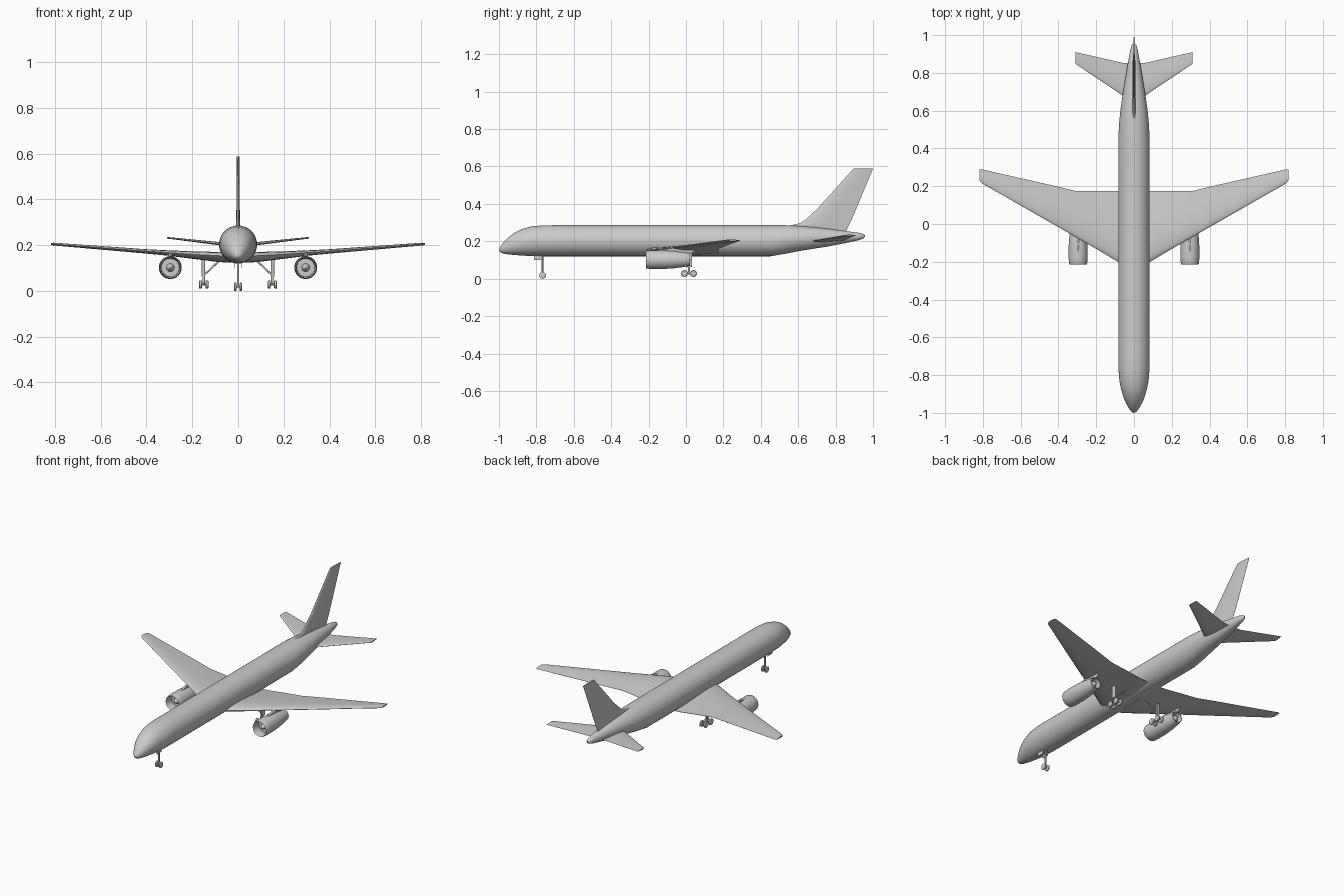
import bpy, bmesh, math
from mathutils import Vector

if "Cube" in bpy.data.objects:
    bpy.data.objects.remove(bpy.data.objects["Cube"])


def finish(name, rings, mirror=False, angle=35):
    """Skin a list of equal-length closed rings, cap both ends, smooth."""
    bm = bmesh.new()
    vr = [[bm.verts.new(p) for p in r] for r in rings]
    n = len(rings[0])
    for a, b in zip(vr, vr[1:]):
        for i in range(n):
            j = (i + 1) % n
            bm.faces.new((a[i], a[j], b[j], b[i]))
    bm.faces.new(vr[0])
    bm.faces.new(vr[-1])
    bmesh.ops.remove_doubles(bm, verts=bm.verts, dist=1e-5)
    bmesh.ops.recalc_face_normals(bm, faces=bm.faces)
    me = bpy.data.meshes.new(name)
    bm.to_mesh(me)
    bm.free()
    ob = bpy.data.objects.new(name, me)
    bpy.context.collection.objects.link(ob)
    bpy.ops.object.select_all(action='DESELECT')
    ob.select_set(True)
    bpy.context.view_layer.objects.active = ob
    bpy.ops.object.shade_smooth_by_angle(angle=math.radians(angle))
    if mirror:
        ob.modifiers.new("Mirror", 'MIRROR')
    return ob


def ring(c, u, v, n):
    """Ellipse around c spanned by the half-axis vectors u and v."""
    c, u, v = Vector(c), Vector(u), Vector(v)
    return [c + u * math.cos(2 * math.pi * i / n) + v * math.sin(2 * math.pi * i / n) for i in range(n)]


def rod(name, a, b, r, mirror=False, n=12):
    a, b = Vector(a), Vector(b)
    d = (b - a).normalized()
    u = d.orthogonal().normalized()
    v = d.cross(u)
    return finish(name, [ring(p, u * r, v * r, n) for p in (a, b)], mirror)


def lathe(name, x, z, profile, mirror=False, n=32):
    """Turn (y, radius) points about an axis parallel to y."""
    return finish(name, [ring((x, y, z), (r, 0, 0), (0, 0, r), n) for y, r in profile], mirror)


def wheel(name, x, y, z, r, w, mirror=False):
    prof = [(-w, r * .5), (-w, r * .8), (-w * .6, r), (w * .6, r), (w, r * .8), (w, r * .5)]
    return finish(name, [ring((x + dx, y, z), (0, q, 0), (0, 0, q), 20) for dx, q in prof], mirror)


def plate(name, c, s, mirror=False):
    x, y, z = c
    a, b, h = (k / 2 for k in s)
    rings = [[(x - a, y - b, q), (x + a, y - b, q), (x + a, y + b, q), (x - a, y + b, q)] for q in (z - h, z + h)]
    return finish(name, rings, mirror)


# Airfoil loop: chord fraction, half-thickness fraction
FOIL = [(0, 0), (.02, .35), (.08, .68), (.2, .95), (.35, 1), (.55, .8), (.8, .38), (1, .04),
        (1, -.04), (.8, -.38), (.55, -.8), (.35, -1), (.2, -.95), (.08, -.68), (.02, -.35)]


def wing(name, stations):
    """Stations: x, leading y, trailing y, leading z, trailing z, thickness."""
    rings = [[(x, y0 + (y1 - y0) * f, z0 + (z1 - z0) * f + h * t / 2) for f, h in FOIL]
             for x, y0, y1, z0, z1, t in stations]
    return finish(name, rings, True, 40)


# Fuselage: y, bottom z, top z, half width
hull = [(-1, .153, .157, .002), (-.993, .142, .172, .014), (-.975, .134, .195, .028),
        (-.95, .130, .220, .042), (-.92, .127, .244, .055), (-.88, .124, .265, .067),
        (-.83, .121, .279, .077), (-.77, .120, .285, .082), (-.70, .120, .286, .083),
        (.45, .120, .286, .083), (.53, .133, .286, .079), (.60, .147, .283, .072),
        (.68, .160, .276, .061), (.77, .174, .266, .046), (.86, .192, .254, .031),
        (.92, .205, .246, .020), (.948, .214, .239, .012), (.957, .224, .232, .003)]
finish("fuselage", [ring((0, y, (a + b) / 2), (w, 0, 0), (0, 0, (b - a) / 2), 40) for y, a, b, w in hull])

# Main wings and tailplane
wing("main_wings", [(.03, -.23, .175, .152, .132, .044), (.09, -.198, .175, .154, .136, .042),
                    (.2, -.132, .175, .160, .150, .032), (.31, -.068, .175, .168, .162, .023),
                    (.4, -.017, .197, .174, .170, .019), (.805, .215, .289, .205, .204, .012),
                    (.818, .232, .288, .206, .205, .009)])
wing("tailplane", [(.005, .64, .85, .198, .205, .016), (.06, .68, .853, .202, .209, .014),
                   (.31, .848, .91, .232, .233, .007)])

# Tail fin with dorsal fillet: leading y, trailing y, z, thickness
fin = [(.48, .85, .24, .016), (.485, .867, .278, .016), (.57, .872, .287, .016), (.61, .877, .297, .016),
       (.635, .884, .312, .016), (.70, .909, .371, .015), (.895, 1, .588, .012)]
finish("tail_fin", [[(h * t / 2, a + (b - a) * f, z) for f, h in FOIL] for a, b, z, t in fin], angle=40)

# Engines: fan and spinner, nacelle, exhaust cone, pylon
lathe("engine_nacelles", .296, .102,
      [(-.165, .010), (-.165, .039), (-.195, .040), (-.211, .043), (-.215, .0455), (-.210, .048),
       (-.18, .050), (-.12, .050), (-.06, .046), (-.01, .039), (.022, .034), (.022, .031), (-.01, .030), (-.01, .01)],
      True)
lathe("fan_spinners", .296, .102, [(-.164, .018), (-.178, .014), (-.19, .008), (-.195, .001)], True, 24)
lathe("exhaust_cones", .296, .102, [(-.012, .02), (.005, .016), (.024, .003)], True, 24)
finish("engine_pylons", [[(.296 + dx, y, z) for dx, y in ((-.007, a + .02), (0, a), (.007, a + .02),
                                                          (.007, b - .03), (0, b), (-.007, b - .03))]
                         for a, b, z in ((-.16, .03, .135), (-.15, .05, .152), (-.07, .07, .168))], True)

# Main landing gear: strut, brace, door, bogie with four wheels
rod("main_gear_strut", (.15, .016, .15), (.15, .016, .03), .0055, True)
rod("main_gear_brace", (.07, .016, .143), (.15, .016, .068), .004, True)
plate("main_gear_door", (.159, .016, .10), (.003, .03, .075), True)
rod("main_gear_bogie", (.15, -.008, .028), (.15, .04, .028), .005, True)
for i, y in enumerate((-.008, .04)):
    rod(f"main_axle_{i}", (.134, y, .028), (.166, y, .028), .004, True)
    for j, x in enumerate((.136, .164)):
        wheel(f"main_wheel_{i}_{j}", x, y, .028, .0185, .0065, True)

# Nose landing gear
rod("nose_gear_strut", (0, -.767, .13), (0, -.767, .018), .005)
rod("nose_axle", (-.012, -.767, .018), (.012, -.767, .018), .004)
wheel("nose_wheels", .0125, -.767, .018, .018, .0055, True)
plate("nose_gear_doors", (.017, -.79, .112), (.003, .045, .022), True)
